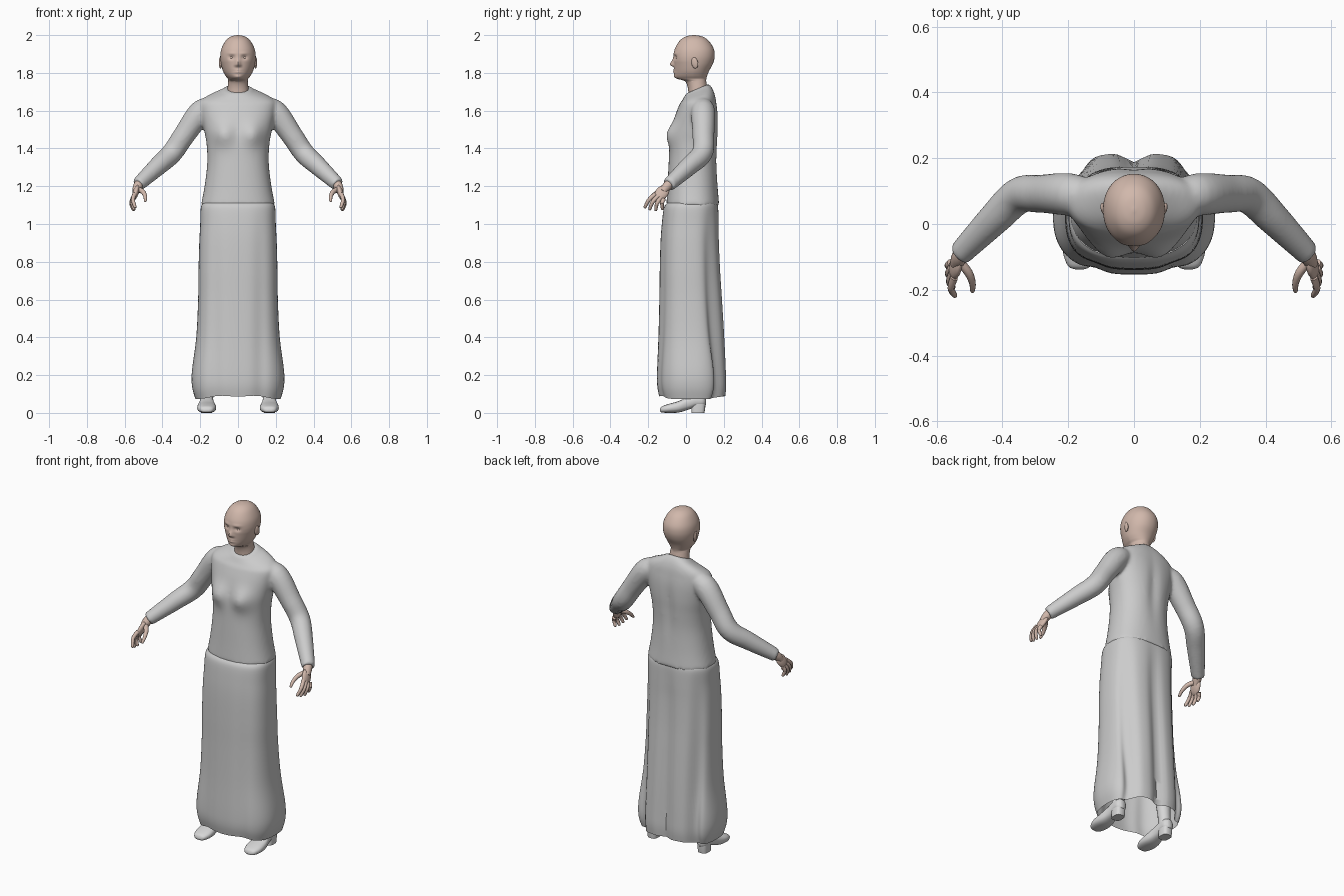
import bpy, bmesh, math
from mathutils import Vector, Matrix

if "Cube" in bpy.data.objects:
    bpy.data.objects.remove(bpy.data.objects["Cube"])


def material(name, rgb):
    m = bpy.data.materials.new(name)
    m.diffuse_color = (*rgb, 1)
    m.use_nodes = True
    m.node_tree.nodes["Principled BSDF"].inputs["Base Color"].default_value = m.diffuse_color
    return m


CLOTH = material("grey cloth", (0.6, 0.6, 0.6))
LEATHER = material("pale shoe grey", (0.68, 0.68, 0.68))
SKIN = material("skin", (0.64, 0.48, 0.41))


def spline(rows, n):
    """Catmull-Rom through rows of numbers, n steps per span."""
    pts = [rows[0]] + list(rows) + [rows[-1]]
    out = []
    for i in range(1, len(pts) - 2):
        for k in range(n):
            t = k / n
            out.append([0.5 * (2 * b + (c - a) * t + (2 * a - 5 * b + 4 * c - d) * t * t
                               + (3 * b - a - 3 * c + d) * t ** 3)
                        for a, b, c, d in zip(*pts[i - 1:i + 3])])
    return out + [list(rows[-1])]


def loft(bm, rings, cap=True):
    loops = [[bm.verts.new(p) for p in r] for r in rings]
    n = len(loops[0])
    for a, b in zip(loops, loops[1:]):
        for i in range(n):
            bm.faces.new((a[i], a[(i + 1) % n], b[(i + 1) % n], b[i]))
    if cap:
        bm.faces.new(loops[0])
        bm.faces.new(loops[-1])


def oval(n, w, lo, hi, p=2.0):
    """Superellipse points: half width w, second axis from lo to hi."""
    out = []
    for i in range(n):
        a = 2 * math.pi * i / n
        c, s = math.cos(a), math.sin(a)
        out.append((w * math.copysign(abs(c) ** (2 / p), c),
                    (lo + hi) / 2 + (hi - lo) / 2 * math.copysign(abs(s) ** (2 / p), s)))
    return out


def tube(bm, rows, steps=5, n=16, side=1):
    """Round tube through rows of x, y, z, radius."""
    path = spline(rows, steps)
    pts = [Vector(r[:3]) for r in path]
    rings = []
    for i, r in enumerate(path):
        d = pts[min(i + 1, len(pts) - 1)] - pts[max(i - 1, 0)]
        q = d.to_track_quat('Z', 'Y')
        ring = [pts[i] + q @ Vector((r[3] * math.cos(2 * math.pi * k / n),
                                     r[3] * math.sin(2 * math.pi * k / n), 0)) for k in range(n)]
        rings.append([(side * v.x, v.y, v.z) for v in ring])
    loft(bm, rings)


def ball(bm, center, size, rot=Matrix()):
    bmesh.ops.create_uvsphere(bm, u_segments=20, v_segments=12, radius=1,
                              matrix=Matrix.Translation(center) @ rot @ Matrix.Diagonal((*size, 1)))


def finish(name, bm, mat, mirror=False, angle=50):
    bmesh.ops.recalc_face_normals(bm, faces=bm.faces)
    me = bpy.data.meshes.new(name)
    bm.to_mesh(me)
    bm.free()
    me.materials.append(mat)
    ob = bpy.data.objects.new(name, me)
    bpy.context.collection.objects.link(ob)
    bpy.context.view_layer.objects.active = ob
    ob.select_set(True)
    bpy.ops.object.shade_smooth_by_angle(angle=math.radians(angle))
    ob.select_set(False)
    if mirror:
        ob.modifiers.new("mirror", 'MIRROR')
    return ob


def bump(x, z, cx, cz, sx, sz):
    return math.exp(-((x - cx) / sx) ** 2 - ((z - cz) / sz) ** 2)


# Head and neck: z, half width, front y, back y
HEAD = [(2.0, .004, .037, .047), (1.993, .036, 0, .085), (1.972, .064, -.032, .118),
        (1.93, .087, -.058, .146), (1.89, .094, -.066, .152), (1.85, .09, -.064, .143),
        (1.81, .08, -.062, .122), (1.785, .067, -.06, .112), (1.77, .055, -.048, .108),
        (1.76, .052, -.015, .107), (1.75, .052, 0, .108), (1.72, .055, .01, .113),
        (1.67, .06, .014, .12)]
bm = bmesh.new()
rings = []
for z, w, f, b in spline(HEAD, 7):
    ring = []
    for x, y in oval(96, w, f, b, 2.1):
        front = min(max((.04 - y) / .1, 0), 1)
        low = min(max((1.86 - z) / .09, 0), 1) * (z > 1.755)
        x *= 1 - .28 * front * low
        if y < 0 and z > 1.765:
            ax = abs(x)
            y -= .022 * bump(x, z, 0, 1.843, .012, .024 if z > 1.843 else .009)   # nose
            y -= .004 * bump(ax, z, .014, 1.84, .006, .007)                       # nostrils
            y += .011 * bump(ax, z, .033, 1.882, .016, .011)                      # eye sockets
            y -= .004 * bump(ax, z, .033, 1.903, .022, .007)                      # brows
            y -= .008 * bump(x, z, 0, 1.808, .019, .010)                          # lips
            y += .005 * bump(x, z, 0, 1.809, .022, .003)                          # mouth line
            y -= .005 * bump(x, z, 0, 1.779, .02, .009)                           # chin
        ring.append((x, y, z))
    rings.append(ring)
loft(bm, rings)
finish("head", bm, SKIN)

# Eyes and ears
bm = bmesh.new()
ball(bm, (.033, -.040, 1.881), (.014, .013, .009))
finish("eye", bm, SKIN, True)
bm = bmesh.new()
ball(bm, (.093, .046, 1.853), (.008, .018, .030), Matrix.Rotation(.2, 4, 'X') @ Matrix.Rotation(-.25, 4, 'Z'))
finish("ear", bm, SKIN, True)

# Sweater: body and sleeves fused into one soft surface
BODY = [(1.716, .07, 0, .121), (1.705, .085, -.006, .13), (1.69, .125, -.012, .142),
        (1.668, .175, -.02, .154), (1.64, .2, -.032, .162), (1.58, .195, -.055, .17),
        (1.5, .18, -.075, .172), (1.42, .166, -.086, .168), (1.32, .163, -.092, .164),
        (1.2, .177, -.098, .168), (1.098, .197, -.104, .176)]
bm = bmesh.new()
rings = []
for z, w, f, b in spline(BODY, 5):
    ring = []
    for x, y in oval(64, w, f, b, 2.3):
        tilt = .42 * (y - .06) * min(max((z - 1.64) / .07, 0), 1)
        if y < .03:
            y -= .032 * bump(abs(x), z, .078, 1.475, .055, .06)      # bust
        else:
            y -= .012 * bump(x, z, 0, 1.45, .03, .16)                # spine groove
        ring.append((x, y, z + tilt))
    rings.append(ring)
loft(bm, rings)
ARM = [(.11, .085, 1.615, .04), (.19, .09, 1.598, .064), (.285, .092, 1.47, .058),
       (.35, .086, 1.375, .056), (.425, .015, 1.305, .050), (.53, -.092, 1.208, .037)]
for side in (1, -1):
    tube(bm, ARM, 6, 24, side)
sweater = finish("sweater", bm, CLOTH)
rm = sweater.modifiers.new("fuse", 'REMESH')
rm.mode, rm.voxel_size, rm.use_smooth_shade = 'VOXEL', .009, True
sm = sweater.modifiers.new("soften", 'SMOOTH')
sm.factor, sm.iterations = .5, 8

# Long skirt, open at the hem: z, half width, front y, back y, fold depth
SKIRT = [(1.112, .186, -.1, .166, 0), (1.085, .197, -.117, .172, .003), (1.0, .2, -.128, .175, .008),
         (.9, .205, -.135, .177, .013), (.75, .209, -.139, .184, .018), (.6, .211, -.141, .194, .022),
         (.4, .221, -.146, .206, .026), (.22, .244, -.153, .214, .028), (.14, .243, -.152, .216, .028),
         (.08, .226, -.142, .212, .028)]
bm = bmesh.new()
rings = []
for z, w, f, b, fold in spline(SKIRT, 5):
    ring = []
    for x, y in oval(96, w, f, b, 2.6):
        if y > .03:
            y -= fold * (math.exp(-(x / .035) ** 2) + 1.3 * math.exp(-((abs(x) - .17) / .03) ** 2))
        else:
            y += .35 * fold * math.exp(-((abs(x) - .12) / .035) ** 2)
        hem = min(max((.2 - z) / .12, 0), 1)
        ring.append((x, y, z + hem * (.012 * math.exp(-(x / .1) ** 2) - .006 * math.cos(30 * x))))
    rings.append(ring)
loft(bm, rings, cap=False)
finish("skirt", bm, CLOTH)

# Hands: palm, four fanned fingers and a thumb
bm = bmesh.new()
down = Vector((.02, -.05, -.062)).normalized()
thick = Vector((1, 0, .32)).normalized()
wide = down.cross(thick).normalized()
thick = wide.cross(down)
rot = Matrix((thick, wide, down)).transposed().to_4x4()
ball(bm, (.542, -.128, 1.165), (.016, .034, .05), rot)
tube(bm, [(.515, -.075, 1.225, .024), (.53, -.1, 1.2, .025), (.54, -.122, 1.172, .02)], 4, 14)
FINGERS = [((.547, -.163, 1.158), (.545, -.217, 1.09)), ((.552, -.15, 1.146), (.55, -.192, 1.079)),
           ((.556, -.135, 1.137), (.553, -.16, 1.074)), ((.557, -.118, 1.132), (.554, -.124, 1.08))]
for k, e in FINGERS:
    k, e = Vector(k), Vector(e)
    m = k.lerp(e, .5) + Vector((.010, -.006, .004))
    tube(bm, [(*k, .012), (*m, .0105), (*e, .008), (*(e + (e - m) * .12), .002)], 4, 10)
tube(bm, [(.53, -.115, 1.185, .014), (.503, -.148, 1.17, .013), (.491, -.18, 1.145, .010),
          (.491, -.203, 1.122, .007), (.491, -.207, 1.118, .002)], 4, 10)
finish("hand", bm, SKIN, True)

# Shoes: y, half width, sole z, top z
SHOE = [(-.138, .012, .008, .018), (-.128, .034, .002, .034), (-.09, .049, 0, .048),
        (-.04, .048, .002, .062), (.01, .038, .016, .085), (.05, .035, .03, .1),
        (.09, .032, .034, .1), (.107, .014, .045, .09)]
bm = bmesh.new()
loft(bm, [[(.166 + x, y, z) for x, z in oval(24, w, lo, hi, 2.5)] for y, w, lo, hi in spline(SHOE, 4)])
loft(bm, [[(.166 + x, y, z) for x, y in oval(20, w, .028, hi, 3)]
          for z, w, hi in ((0, .029, .098), (.03, .031, .102), (.055, .031, .103))])
tube(bm, [(.166, .06, .07, .034), (.16, .062, .14, .036), (.15, .06, .3, .05)], 4, 20)
finish("shoe", bm, LEATHER, True)
